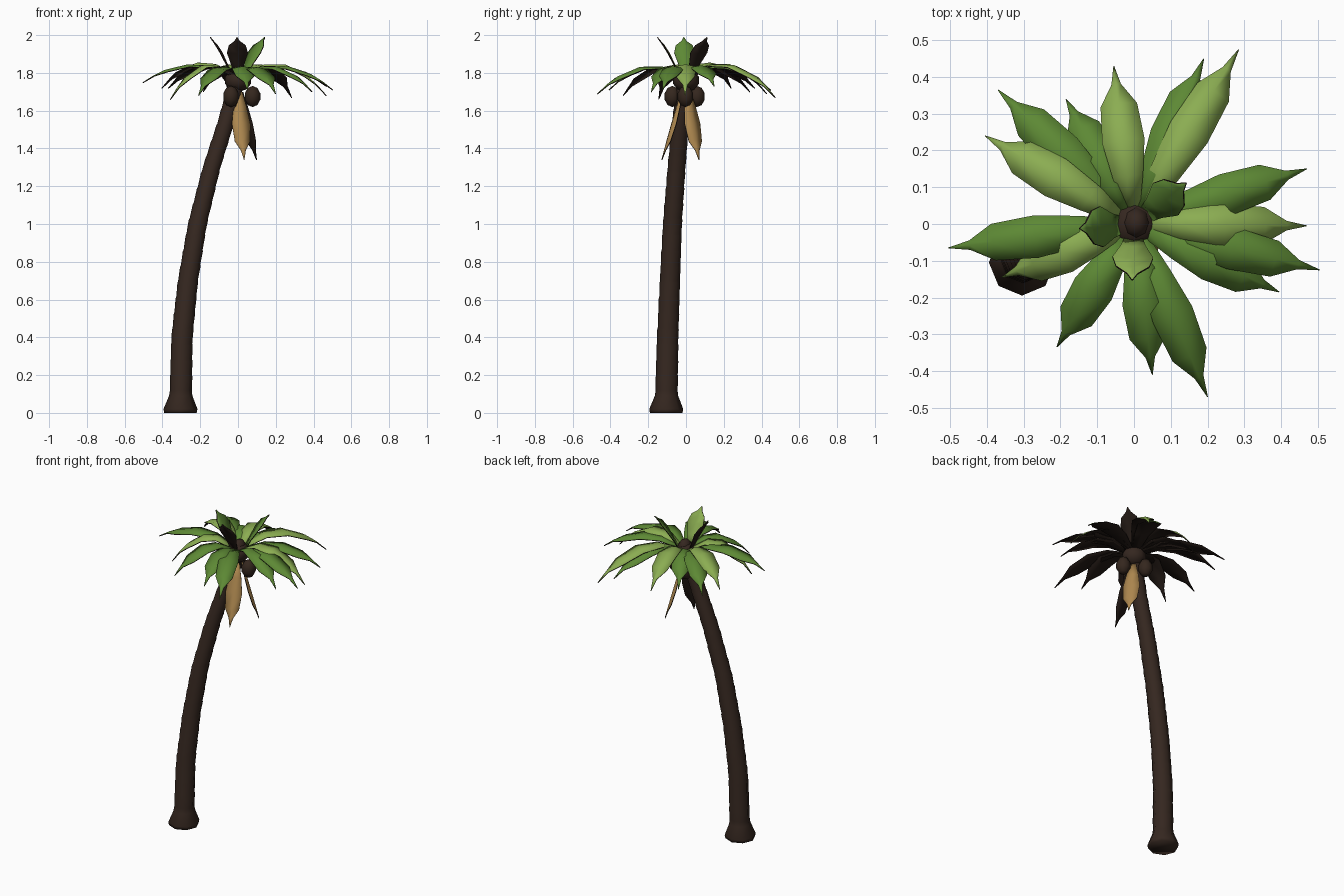
import bpy, bmesh, math
from mathutils import Vector

if "Cube" in bpy.data.objects:
    bpy.data.objects.remove(bpy.data.objects["Cube"])


def material(name, rgb):
    m = bpy.data.materials.new(name)
    m.diffuse_color = (*rgb, 1)
    m.use_nodes = True
    m.node_tree.nodes["Principled BSDF"].inputs["Base Color"].default_value = m.diffuse_color
    return m


BARK = material("bark", (0.035, 0.02, 0.014))
NUT = material("nut", (0.035, 0.02, 0.013))
UNDER = material("leaf_underside", (0.018, 0.011, 0.008))
DARK = material("dark_leaf", (0.11, 0.25, 0.035))
LIGHT = material("light_leaf", (0.26, 0.42, 0.085))
TAN = material("dry_leaf", (0.43, 0.25, 0.08))


def make_object(name, bm, *mats):
    me = bpy.data.meshes.new(name)
    bm.to_mesh(me)
    bm.free()
    for m in mats:
        me.materials.append(m)
    for p in me.polygons:
        p.use_smooth = True
    ob = bpy.data.objects.new(name, me)
    bpy.context.collection.objects.link(ob)
    return ob


def frond(name, base, ctrl, tip, mat, widths, droop=0.2):
    """Folded leaf blade along a quadratic curve; dark shell on the underside."""
    p0, p1, p2 = Vector(base), Vector(ctrl), Vector(tip)
    side = Vector((0, 0, 1)).cross(p2 - p0).normalized()
    bm = bmesh.new()
    rows = []
    for t, w in widths:
        c = p0 * (1 - t) ** 2 + p1 * 2 * t * (1 - t) + p2 * t * t
        tangent = 2 * (1 - t) * (p1 - p0) + 2 * t * (p2 - p1)
        up = tangent.cross(side).normalized()
        edge = c - up * w * droop
        rows.append([bm.verts.new(v) for v in (edge + side * w, c, edge - side * w)])
    for a, b in zip(rows, rows[1:]):
        for i in (0, 1):
            bm.faces.new((a[i], a[i + 1], b[i + 1], b[i]))
    ob = make_object(name, bm, mat, UNDER)
    s = ob.modifiers.new("shell", 'SOLIDIFY')
    s.thickness = 0.005
    s.offset = -1
    s.material_offset = 1
    s.material_offset_rim = 1
    return ob


# Trunk: leaning eight-sided tube with slight bark steps and a flared foot
KEYS = [(0, -0.305, -0.105), (0.4, -0.297, -0.097), (0.7, -0.265, -0.085), (1.0, -0.215, -0.072),
        (1.3, -0.14, -0.05), (1.55, -0.06, -0.028), (1.78, 0.0, 0.0)]


def trunk_centre(z):
    for a, b in zip(KEYS, KEYS[1:]):
        if z <= b[0]:
            f = (z - a[0]) / (b[0] - a[0])
            return a[1] + f * (b[1] - a[1]), a[2] + f * (b[2] - a[2])
    return KEYS[-1][1:]


profile = [(0, 0.086), (0.02, 0.09), (0.09, 0.062)]
for i in range(20):
    z = 0.12 + i * 0.083
    r = 0.059 - 0.018 * z / 1.78
    profile += [(z, r), (z + 0.07, r + 0.002)]
bm = bmesh.new()
rings = []
for z, r in profile:
    x, y = trunk_centre(z)
    rings.append([bm.verts.new((x + r * math.cos(k * math.tau / 8),
                                y + r * math.sin(k * math.tau / 8), z)) for k in range(8)])
for a, b in zip(rings, rings[1:]):
    for k in range(8):
        bm.faces.new((a[k], a[(k + 1) % 8], b[(k + 1) % 8], b[k]))
bm.faces.new(rings[0][::-1])
bm.faces.new(rings[-1])
make_object("trunk", bm, BARK)


# Crown heart, bud and coconuts
def ball(name, loc, scale, seg=8, mat=NUT):
    bm = bmesh.new()
    bmesh.ops.create_uvsphere(bm, u_segments=seg, v_segments=5, radius=1)
    for v in bm.verts:
        v.co = Vector(loc) + v.co * Vector(scale)
    return make_object(name, bm, mat)


ball("crown_heart", (0, 0, 1.76), (0.072, 0.072, 0.06), mat=BARK)
ball("crown_bud", (0.006, 0.003, 1.79), (0.038, 0.045, 0.05), mat=BARK)
for i, (x, y) in enumerate([(0.077, -0.003), (-0.037, -0.072), (-0.037, 0.058)]):
    ball(f"coconut_{i}", (x, y, 1.675), (0.043, 0.043, 0.056))

# Spreading fronds: tip position and colour
BLADE = [(0, 0.02), (0.25, 0.042), (0.5, 0.058), (0.75, 0.05), (0.88, 0.013), (1, 0.001)]
TIPS = [(0.285, 0.475, 1.67, LIGHT), (0.19, 0.45, 1.71, DARK), (-0.055, 0.43, 1.69, LIGHT),
        (-0.185, 0.34, 1.70, DARK), (-0.37, 0.365, 1.72, DARK), (-0.405, 0.24, 1.72, LIGHT),
        (-0.505, -0.065, 1.75, DARK), (-0.36, -0.145, 1.66, LIGHT), (-0.21, -0.335, 1.68, DARK),
        (0.05, -0.41, 1.71, DARK), (0.20, -0.47, 1.69, DARK), (0.395, -0.185, 1.70, DARK),
        (0.505, -0.125, 1.71, DARK), (0.47, -0.005, 1.68, LIGHT), (0.47, 0.15, 1.73, DARK)]
for i, (x, y, z, mat) in enumerate(TIPS):
    d = Vector((x, y, 0)).normalized() * 0.03
    top = 1.955 if mat is LIGHT else 1.92
    frond(f"frond_{i}", (d.x, d.y, 1.79), (x * 0.53, y * 0.53, top), (x, y, z), mat, BLADE)

# Upright young fronds around the bud
YOUNG = [(0, 0.024), (0.25, 0.034), (0.55, 0.055), (0.75, 0.045), (0.88, 0.014), (1, 0.001)]
for i, (x, y, mat) in enumerate([(0.14, 0.11, DARK), (-0.145, -0.012, DARK), (-0.005, -0.15, LIGHT)]):
    frond(f"young_frond_{i}", (x * 0.25, y * 0.25, 1.79), (x * 0.55, y * 0.55, 1.90),
          (x, y, 1.99), mat, YOUNG, -0.1)

# Dry hanging fronds
DRY = [(0, 0.018), (0.25, 0.036), (0.5, 0.05), (0.75, 0.042), (0.88, 0.013), (1, 0.001)]
for i, (x, y) in enumerate([(0.033, -0.13), (0.10, 0.07)]):
    frond(f"dry_frond_{i}", (x * 0.2, y * 0.2, 1.70), (x * 0.55, y * 0.55, 1.55),
          (x, y, 1.34), TAN, DRY)
